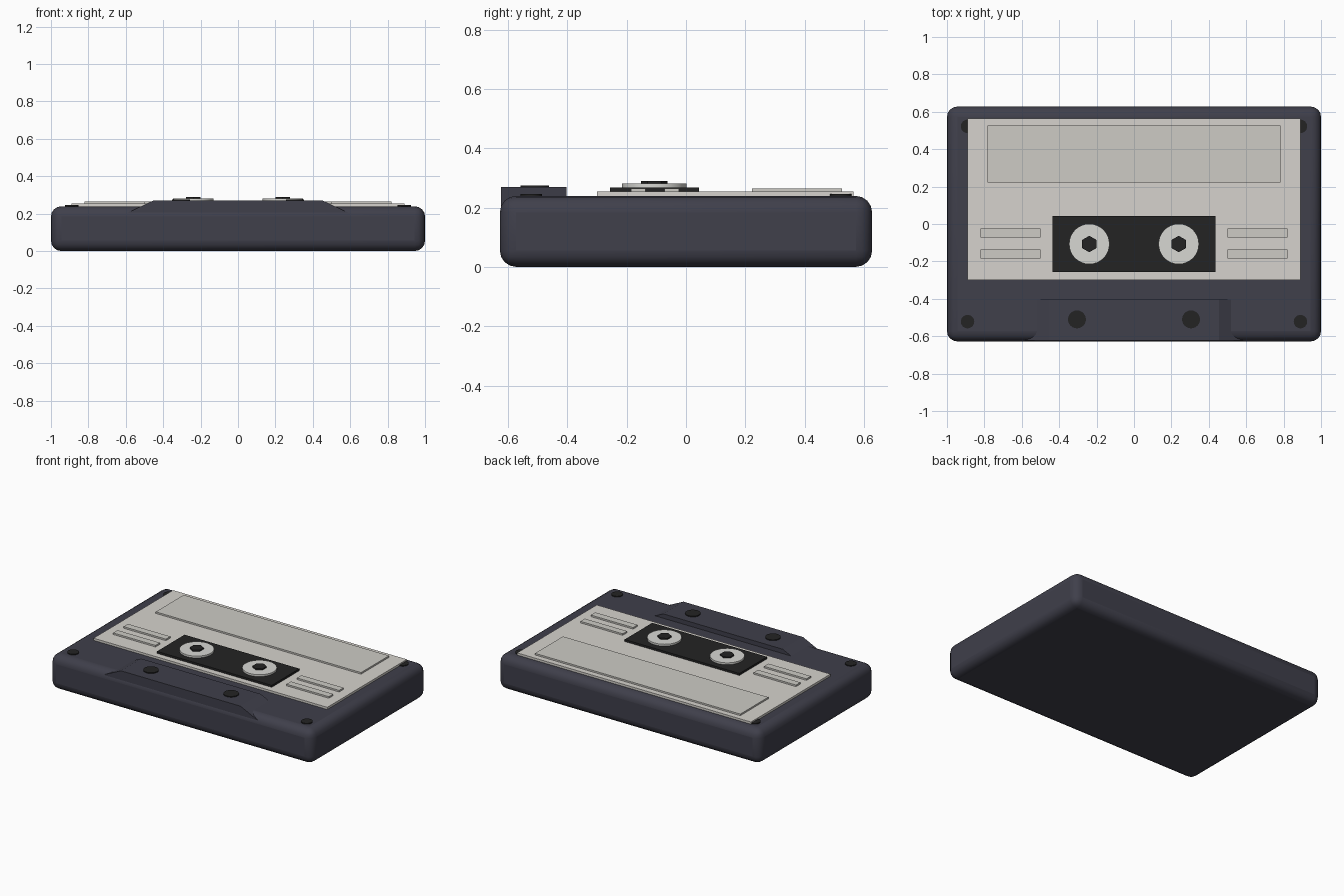
import bpy, bmesh, math

if "Cube" in bpy.data.objects:
    bpy.data.objects.remove(bpy.data.objects["Cube"])


def material(name, rgb):
    m = bpy.data.materials.new(name)
    m.diffuse_color = (*rgb, 1)
    m.use_nodes = True
    m.node_tree.nodes["Principled BSDF"].inputs["Base Color"].default_value = m.diffuse_color
    return m


SHELL = material("dark slate plastic", (0.05, 0.05, 0.07))
PAPER = material("label off white", (0.67, 0.65, 0.61))
PANEL = material("label grey", (0.61, 0.60, 0.56))
BLACK = material("black plastic", (0.017, 0.017, 0.017))
HUB = material("hub white", (0.68, 0.68, 0.65))


def prism(name, outline, lo, hi, mat, axis="z"):
    """Extrude a closed outline from lo to hi along z (or along y for xz outlines)."""
    bm = bmesh.new()
    place = (lambda a, b, h: (a, b, h)) if axis == "z" else (lambda a, b, h: (a, h, b))
    face = bm.faces.new([bm.verts.new(place(a, b, lo)) for a, b in outline])
    new = bmesh.ops.extrude_face_region(bm, geom=[face])["geom"]
    shift = place(0, 0, hi - lo)
    bmesh.ops.translate(bm, vec=shift, verts=[v for v in new if isinstance(v, bmesh.types.BMVert)])
    bmesh.ops.recalc_face_normals(bm, faces=bm.faces)
    mesh = bpy.data.meshes.new(name)
    bm.to_mesh(mesh)
    bm.free()
    mesh.materials.append(mat)
    ob = bpy.data.objects.new(name, mesh)
    bpy.context.collection.objects.link(ob)
    return ob


def smooth(ob):
    bpy.ops.object.select_all(action="DESELECT")
    ob.select_set(True)
    bpy.context.view_layer.objects.active = ob
    bpy.ops.object.shade_smooth_by_angle(angle=math.radians(35))


def box(name, x0, x1, y0, y1, z0, z1, mat):
    return prism(name, [(x0, y0), (x1, y0), (x1, y1), (x0, y1)], z0, z1, mat)


def disc(name, x, y, r, z0, z1, mat, sides=24):
    ring = [(x + r * math.sin(math.tau * i / sides), y + r * math.cos(math.tau * i / sides))
            for i in range(sides)]
    ob = prism(name, ring, z0, z1, mat)
    if sides > 8:
        smooth(ob)
    return ob


# Rounded shell
shell = box("shell", -1, 1, -0.6275, 0.6275, 0, 0.239, SHELL)
bevel = shell.modifiers.new("rounded edges", "BEVEL")
bevel.width = 0.055
bevel.segments = 4
smooth(shell)

# Raised trapezoid at the tape opening
prism("tape_opening_ridge", [(-0.6, 0.2), (0.6, 0.2), (0.455, 0.269), (-0.455, 0.269)],
      -0.623, -0.403, SHELL, axis="y")

# Label, writing panel and window
box("label", -0.89, 0.89, -0.3, 0.565, 0.225, 0.254, PAPER)
box("writing_panel", -0.782, 0.782, 0.222, 0.526, 0.24, 0.265, PANEL)
box("window", -0.437, 0.437, -0.257, 0.043, 0.24, 0.268, BLACK)

# Mirrored details
for side, s in (("left", -1), ("right", 1)):
    for i, y in enumerate((-0.048, -0.161)):
        box(f"label_bar_{side}_{i + 1}", s * 0.66 - 0.161, s * 0.66 + 0.161,
            y - 0.024, y + 0.024, 0.24, 0.265, PANEL)
    disc(f"hub_{side}", s * 0.239, -0.107, 0.108, 0.25, 0.281, HUB, 32)
    disc(f"hub_hole_{side}", s * 0.239, -0.107, 0.044, 0.27, 0.29, BLACK, 6)
    disc(f"ridge_hole_{side}", s * 0.305, -0.51, 0.048, 0.25, 0.275, BLACK)
    for end, y in (("front", -0.522), ("back", 0.522)):
        disc(f"screw_{end}_{side}", s * 0.89, y, 0.036, 0.21, 0.245, BLACK)
